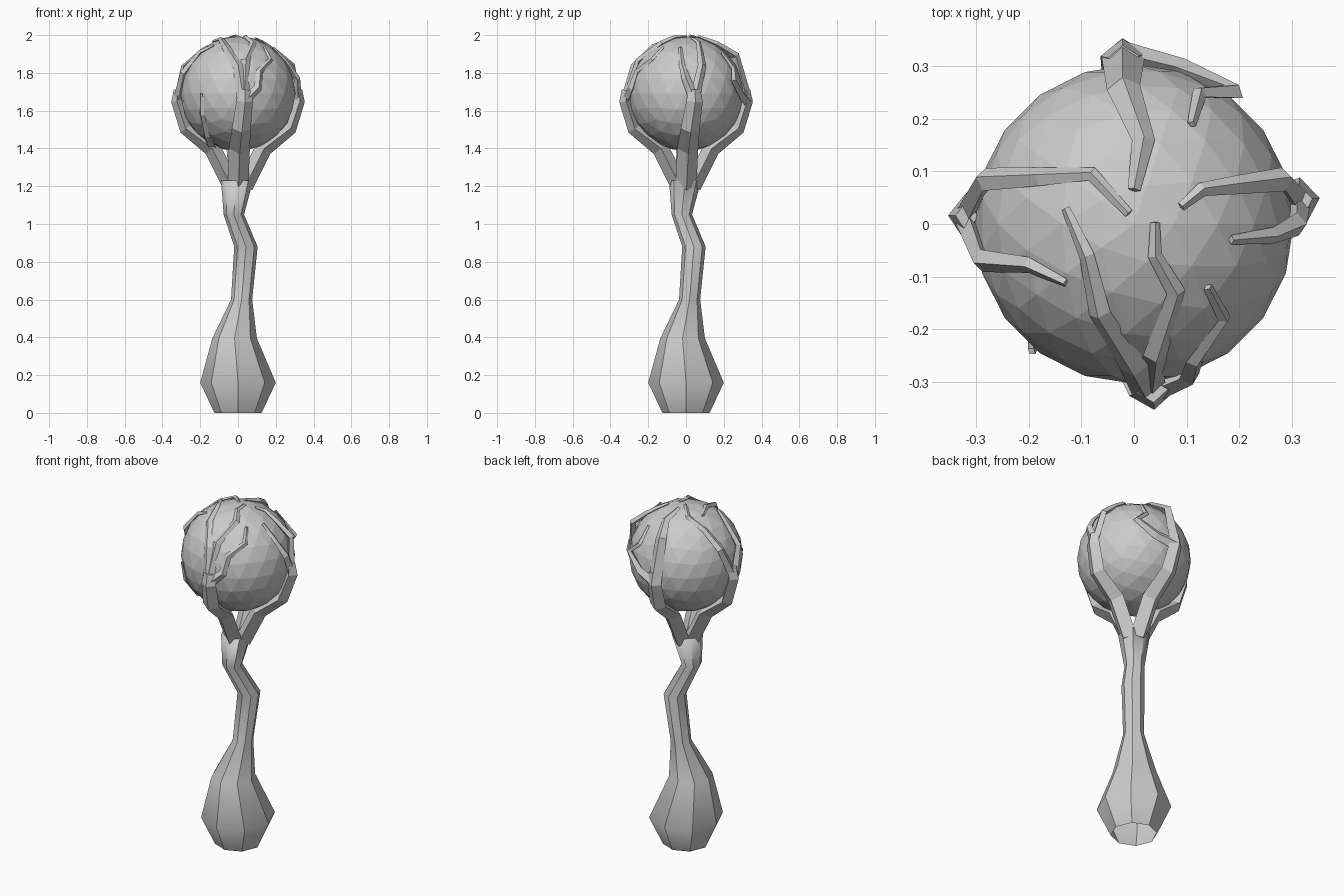
import bpy, bmesh, math
from mathutils import Vector

if "Cube" in bpy.data.objects:
    bpy.data.objects.remove(bpy.data.objects["Cube"])

C = Vector((0, 0, 1.69))   # orb centre
R = 0.304                  # orb radius


def finish(bm, name):
    bmesh.ops.recalc_face_normals(bm, faces=bm.faces)
    me = bpy.data.meshes.new(name)
    bm.to_mesh(me)
    bm.free()
    ob = bpy.data.objects.new(name, me)
    bpy.context.collection.objects.link(ob)
    return ob


def bridge(bm, rings):
    for a, b in zip(rings, rings[1:]):
        n = len(a)
        for i in range(n):
            bm.faces.new((a[i], a[(i + 1) % n], b[(i + 1) % n], b[i]))


def tube(name, pts):
    """Four-sided branch; each point is (position, side half-width, outward half-depth)."""
    bm = bmesh.new()
    P = [Vector(p[0]) for p in pts]
    rings = []
    for i, p in enumerate(P):
        d0 = (p - P[i - 1]).normalized() if i else Vector()
        d1 = (P[i + 1] - p).normalized() if i < len(P) - 1 else Vector()
        t = (d0 + d1).normalized()
        out = p - C
        out = (out - t * out.dot(t)).normalized()
        side = t.cross(out)
        w, h = pts[i][1], pts[i][2]
        rings.append([bm.verts.new(p + o) for o in
                      (out * h, side * w, -out * h, -side * w)])
    bridge(bm, rings)
    bm.faces.new(rings[0])
    bm.faces.new(rings[-1])
    return finish(bm, name)


def on_orb(x, y):
    """Point lying on the upper half of the orb."""
    r = R + 0.004
    return (x, y, C.z + math.sqrt(max(r * r - x * x - y * y, 0)))


def twig(name, pts, w0=0.028, w1=0.009):
    n = len(pts) - 1
    full = []
    for i, p in enumerate(pts):
        w = w0 + (w1 - w0) * i / n
        full.append((p if len(p) == 3 else on_orb(*p), w, w * 0.75))
    return tube(name, full)


# Orb
bm = bmesh.new()
bmesh.ops.create_icosphere(bm, subdivisions=3, radius=R)
orb = finish(bm, "orb")
orb.location = C

# Handle: eight-sided, bending along the x = y diagonal, open at the base
bm = bmesh.new()
rings = []
for z, off, r in [(0, 0, 0.125), (0.16, 0, 0.2), (0.395, -0.018, 0.118),
                  (0.6, 0.019, 0.056), (0.88, 0.042, 0.062),
                  (1.05, -0.022, 0.054), (1.23, -0.005, 0.085)]:
    rings.append([bm.verts.new((off + r * math.cos(k * math.pi / 4),
                                off + r * math.sin(k * math.pi / 4), z))
                  for k in range(8)])
bridge(bm, rings)
bm.faces.new(rings[-1])
for f in bm.faces:
    f.smooth = True
for e in bm.edges:
    if abs(e.verts[0].co.z - e.verts[1].co.z) > 0.05:
        e.smooth = False
for e in rings[-1][0].link_edges:
    e.smooth = False
finish(bm, "handle")

# Four main branches: (name, direction, sideways shift at the widest point)
for name, d, s in [("left", (-1, 0), (0, 0.015)), ("right", (1, 0), (0, 0.045)),
                   ("front", (0, -1), (0.035, 0)), ("back", (0, 1), (-0.02, 0))]:
    pts = []
    for r, z, k, w, h in [(0.035, 1.2, 0, 0.055, 0.045), (0.135, 1.4, 0.2, 0.056, 0.046),
                          (0.275, 1.505, 0.5, 0.05, 0.036), (0.322, 1.65, 1, 0.044, 0.032),
                          (0.318, 1.71, 1, 0.03, 0.022)]:
        pts.append(((d[0] * r + s[0] * k, d[1] * r + s[1] * k, z), w, h))
    tube(name + "_branch", pts)

# Twigs forking over the orb
L, Rt = (-0.322, 0.015, 1.65), (0.315, 0.045, 1.66)
F, B = (0.03, -0.322, 1.65), (-0.02, 0.322, 1.65)
twig("left_twig_back", [L, (-0.285, 0.085, 1.83), (-0.18, 0.09), (-0.08, 0.095), (-0.01, 0.02)])
twig("left_twig_front", [L, (-0.29, -0.07, 1.80), (-0.2, -0.078), (-0.13, -0.112)], 0.03)
twig("left_twig_low", [(-0.14, -0.01, 1.41), (-0.165, -0.13, 1.47),
                       (-0.19, -0.215, 1.58), (-0.195, -0.242, 1.69)], 0.03)
twig("right_twig_back", [Rt, (0.285, 0.085, 1.84), (0.2, 0.075), (0.13, 0.066), (0.09, 0.033)])
twig("right_twig_front", [Rt, (0.312, 0.0, 1.77), (0.265, -0.022), (0.185, -0.03)], 0.03)
twig("front_twig_left", [F, (0.0, -0.272), (-0.065, -0.17), (-0.09, -0.06), (-0.13, 0.03)], 0.034)
twig("front_twig_middle", [F, (0.04, -0.25), (0.08, -0.13), (0.04, -0.06), (0.04, 0.003)])
twig("front_twig_right", [F, (0.105, -0.29, 1.72), (0.115, -0.26), (0.172, -0.18), (0.14, -0.12)])
twig("back_twig_middle", [B, (-0.02, 0.26, 1.89), (0.018, 0.16), (0.0, 0.065)], 0.042, 0.012)
twig("back_twig_right", [B, (0.09, 0.295, 1.68), (0.19, 0.252, 1.76),
                         (0.125, 0.25), (0.11, 0.19)], 0.034)
